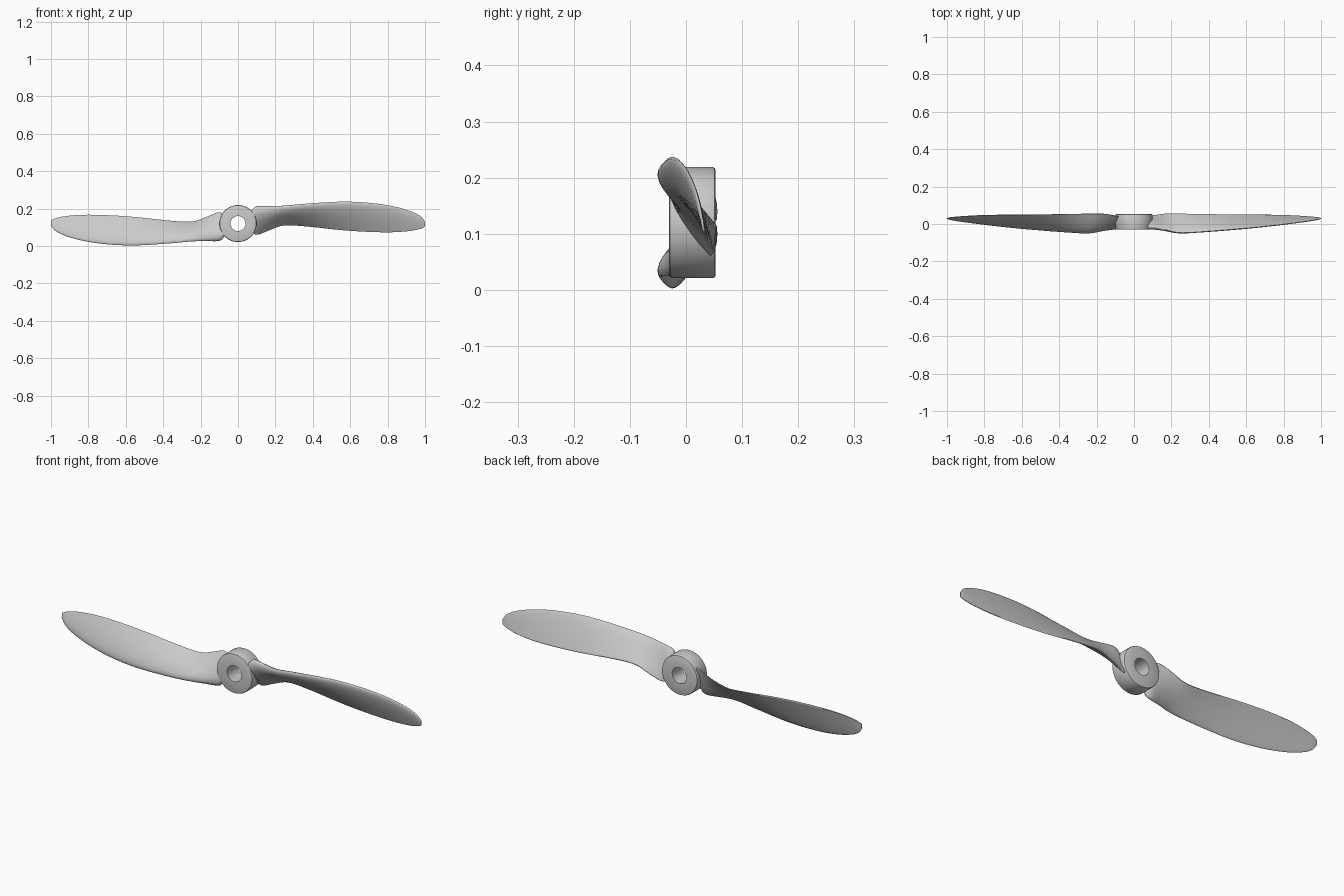
import bpy, bmesh, math
from mathutils import Vector, Matrix

if "Cube" in bpy.data.objects:
    bpy.data.objects.remove(bpy.data.objects["Cube"])

CZ = 0.12  # height of the shaft axis

# blade stations: x, leading edge y/z, trailing edge y/z, thickness
STATIONS = [
    (0.068, -0.018, 0.180, 0.035, 0.085, 0.034),
    (0.085, -0.016, 0.205, 0.042, 0.066, 0.040),
    (0.11, -0.016, 0.214, 0.047, 0.062, 0.042),
    (0.16, -0.028, 0.214, 0.055, 0.082, 0.038),
    (0.24, -0.046, 0.215, 0.056, 0.110, 0.032),
    (0.35, -0.042, 0.225, 0.054, 0.107, 0.027),
    (0.55, -0.026, 0.237, 0.051, 0.086, 0.023),
    (0.70, -0.012, 0.231, 0.050, 0.076, 0.019),
    (0.83, 0.003, 0.212, 0.047, 0.074, 0.015),
    (0.93, 0.016, 0.183, 0.041, 0.082, 0.011),
    (0.98, 0.024, 0.156, 0.036, 0.094, 0.008),
    (1.0, 0.029, 0.130, 0.032, 0.104, 0.004),
]


def finish(bm, name, angle):
    bmesh.ops.recalc_face_normals(bm, faces=bm.faces)
    me = bpy.data.meshes.new(name)
    bm.to_mesh(me)
    bm.free()
    ob = bpy.data.objects.new(name, me)
    bpy.context.collection.objects.link(ob)
    bpy.ops.object.select_all(action='DESELECT')
    ob.select_set(True)
    bpy.context.view_layer.objects.active = ob
    bpy.ops.object.shade_smooth_by_angle(angle=math.radians(angle))
    return ob


def loft(rings, bm, closed=False):
    vs = [[bm.verts.new(p) for p in r] for r in rings]
    n = len(vs[0])
    pairs = list(zip(vs, vs[1:])) + ([(vs[-1], vs[0])] if closed else [])
    for a, b in pairs:
        for i in range(n):
            j = (i + 1) % n
            bm.faces.new((a[i], a[j], b[j], b[i]))
    if not closed:
        bm.faces.new(vs[0])
        bm.faces.new(vs[-1])


def interpolate(i, t):
    # cubic through the stations, with slopes that respect their spacing
    def slope(k, c):
        a, b = STATIONS[max(k - 1, 0)], STATIONS[min(k + 1, len(STATIONS) - 1)]
        return (b[c] - a[c]) / (b[0] - a[0])
    p, q = STATIONS[i], STATIONS[i + 1]
    dx = q[0] - p[0]
    out = [p[0] + t * dx]
    for c in range(1, 6):
        out.append((2*t**3 - 3*t*t + 1) * p[c] + (t**3 - 2*t*t + t) * dx * slope(i, c)
                   + (3*t*t - 2*t**3) * q[c] + (t**3 - t*t) * dx * slope(i + 1, c))
    return out


def section(x, ly, lz, ty, tz, th, n=14):
    # airfoil: rounded nose, full front face, nearly flat back face
    le, te = Vector((x, ly, lz)), Vector((x, ty, tz))
    chord = te - le
    nrm = Vector((0, chord.z, -chord.y)).normalized()
    pts = []
    for k in range(2 * n):
        u = (1 + math.cos(math.pi * k / n)) / 2
        h = 5 * (0.2969*math.sqrt(u) - 0.126*u - 0.3516*u*u + 0.2843*u**3 - 0.1015*u**4)
        h = h * th + 0.0012 * u
        pts.append(le + chord * u + nrm * h * (1.35 if k <= n else -0.45))
    return pts


# blades: the second is the first turned half way round the shaft
for name, turn in (("blade_right", 0), ("blade_left", math.pi)):
    bm = bmesh.new()
    rows = [interpolate(i, s / 5) for i in range(len(STATIONS) - 1) for s in range(5)]
    rows.append(STATIONS[-1])
    loft([section(*r) for r in rows], bm)
    bmesh.ops.rotate(bm, verts=bm.verts, cent=(0, 0, CZ), matrix=Matrix.Rotation(turn, 3, 'Y'))
    finish(bm, name, 50)

# hub: turned ring with a bore and softened outer edges
y0, y1, r, bore, b = -0.03, 0.053, 0.099, 0.04, 0.006
profile = [(bore, y0), (r - b, y0), (r - 0.3*b, y0 + 0.3*b), (r, y0 + b),
           (r, y1 - b), (r - 0.3*b, y1 - 0.3*b), (r - b, y1), (bore, y1)]
bm = bmesh.new()
N = 64
loft([[(pr * math.cos(a), py, CZ + pr * math.sin(a)) for pr, py in profile]
      for a in (2 * math.pi * k / N for k in range(N))], bm, closed=True)
finish(bm, "hub", 35)
